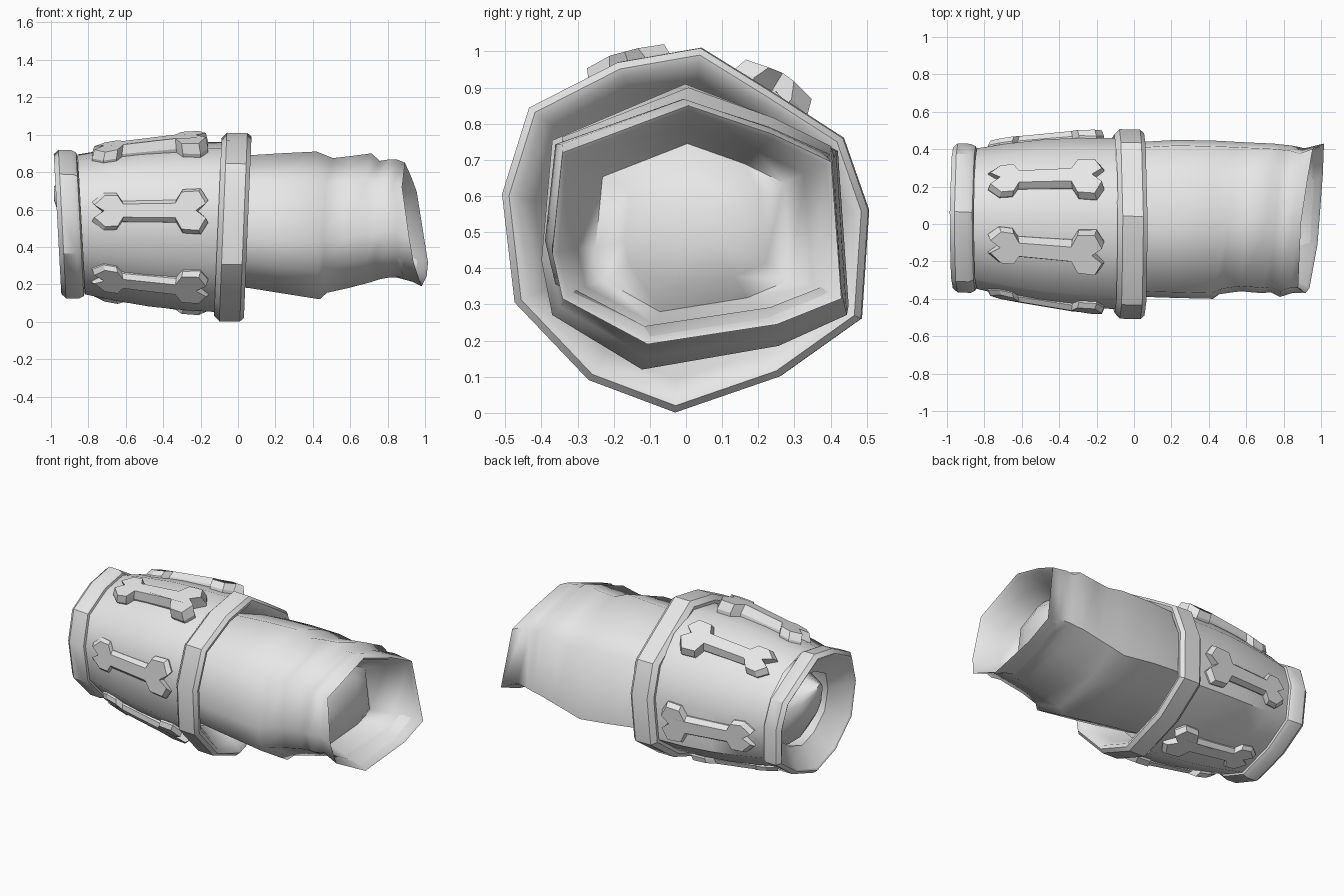
import bpy, bmesh, math
from mathutils import Vector

if "Cube" in bpy.data.objects:
    bpy.data.objects.remove(bpy.data.objects["Cube"])

grey = bpy.data.materials.new("plain_grey")
grey.diffuse_color = (0.8, 0.8, 0.8, 1)
grey.use_nodes = True
grey.node_tree.nodes["Principled BSDF"].inputs["Base Color"].default_value = grey.diffuse_color


def finish(name, bm, angle):
    bmesh.ops.recalc_face_normals(bm, faces=bm.faces)
    me = bpy.data.meshes.new(name)
    bm.to_mesh(me)
    bm.free()
    me.materials.append(grey)
    ob = bpy.data.objects.new(name, me)
    bpy.context.collection.objects.link(ob)
    bpy.ops.object.select_all(action='DESELECT')
    bpy.context.view_layer.objects.active = ob
    ob.select_set(True)
    bpy.ops.object.shade_smooth_by_angle(angle=math.radians(angle))
    return ob


def loft(name, rings, angle, cap_start=False, cap_end=False):
    """Skin a list of equally long closed rings of points."""
    bm = bmesh.new()
    vs = [[bm.verts.new(p) for p in r] for r in rings]
    n = len(vs[0])
    for a, b in zip(vs, vs[1:]):
        for i in range(n):
            j = (i + 1) % n
            bm.faces.new((a[i], a[j], b[j], b[i]))
    for use, r in ((cap_start, vs[0]), (cap_end, vs[-1])):
        if use:
            bm.faces.new(r)
    return finish(name, bm, angle)


# Cuff cross-section (y, z about its centre); the body bulges a little at the upper back
CUFF = [(-.03, -.505), (.26, -.405), (.485, -.245), (.505, .055), (.435, .255), (.24, .381),
        (.04, .505), (-.19, .465), (-.435, .34), (-.51, .10), (-.475, -.20), (-.27, -.415)]
BODY = [(.27, .425) if p == (.24, .381) else p for p in CUFF]


def centre(x):
    t = min(1, max(0, -x))
    return Vector((0, .037 * t, .505 + .018 * t))


def cuff_ring(x, s, shape=CUFF):
    c = centre(x)
    tilt = .02 if x > -.2 else -.02
    return [(x + tilt * z / .5, c.y + y * s, c.z + z * s) for y, z in shape]


# Cuff parts: inner funnel, small rim, swelling body, large rim, inner lip
loft("cuff_funnel", [cuff_ring(x, s) for x, s in ((-.70, .52), (-.86, .47), (-.93, .66), (-.96, .72))], 44)
loft("small_rim", [cuff_ring(x, s) for x, s in (
    (-.96, .72), (-.965, .74), (-.94, .785), (-.87, .785), (-.845, .76), (-.838, .71))], 36)
BODY_PROFILE = [(-.838, .74), (-.68, .80), (-.5, .855), (-.3, .89), (-.105, .90)]
loft("cuff_body", [cuff_ring(x, s, BODY) for x, s in BODY_PROFILE], 50)
loft("large_rim", [cuff_ring(x, s) for x, s in (
    (-.105, .89), (-.108, .94), (-.08, .998), (.03, .998), (.052, .96))], 36)
loft("large_rim_lip", [cuff_ring(x, s) for x, s in (
    (.052, .96), (.045, .91), (-.02, .82), (-.12, .70))], 80)

# Rounded plug inside the small end
loft("inner_plug", [[(x, .05 + y * s, h + z * s * 1.2) for y, z in CUFF] for x, s, h in (
    (-.70, .48, .52), (-.84, .34, .55), (-.93, .2, .61), (-.985, .06, .69))], 60, True, True)

# Sleeve cross-section, normalised to its own extents
SLEEVE = [(-.37, .75), (0, .905), (.25, .81), (.42, .72), (.45, .27), (.26, .185),
          (-.12, .12), (-.37, .27), (-.40, .42)]
NORM = [((y - .025) / .425, (z - .5125) / .3925) for y, z in SLEEVE]


def sleeve_ring(x, y0, y1, z0, z1, ty, tz):
    return [(x + ty * a + tz * b, (y0 + y1) / 2 + (y1 - y0) / 2 * a,
             (z0 + z1) / 2 + (z1 - z0) / 2 * b) for a, b in NORM]


# Sleeve with folds and a slanted mouth
mouth = (.945, -.37, .43, .19, .85, .04, -.05)
loft("sleeve", [sleeve_ring(*r) for r in (
    (-.14, -.36, .42, .20, .87, 0, 0),
    (.06, -.39, .44, .18, .89, 0, 0),
    (.22, -.395, .45, .155, .90, .01, 0),
    (.43, -.40, .445, .12, .91, .01, -.01),
    (.50, -.375, .44, .155, .875, .04, .01),
    (.60, -.36, .435, .18, .885, .03, 0),
    (.715, -.37, .43, .21, .90, .03, 0),
    (.76, -.365, .425, .225, .86, .03, 0),
    (.81, -.39, .42, .235, .868, .03, 0),
    (.87, -.37, .405, .24, .868, .03, -.02),
    mouth)], 66)

# Lining that closes the mouth with a shallow dome
loft("sleeve_lining", [sleeve_ring(*r) for r in (
    mouth,
    (.93, -.355, .415, .205, .835, .04, -.05),
    (.80, -.30, .35, .245, .79, .04, -.03),
    (.70, -.25, .29, .28, .745, .03, -.02),
    (.755, -.17, .22, .35, .68, .02, -.01),
    (.785, -.07, .12, .44, .60, .01, 0))], 100, cap_end=True)

# Bone outline: half of the lengthwise outline, mirrored across its axis
HALF = [(-.725, 0), (-.78, .06), (-.72, .115), (-.65, .11), (-.62, .06),
        (-.33, .06), (-.295, .12), (-.2, .125), (-.16, .06), (-.215, 0)]
OUTLINE = HALF + [(x, -w) for x, w in HALF[-2:0:-1]]


def body_radius(x, dy, dz):
    """Distance from the centre line to the cuff body in direction (dy, dz)."""
    s = BODY_PROFILE[-1][1]
    for (xa, sa), (xb, sb) in zip(BODY_PROFILE, BODY_PROFILE[1:]):
        if xa <= x <= xb:
            s = sa + (sb - sa) * (x - xa) / (xb - xa)
    for (ay, az), (by, bz) in zip(BODY, BODY[1:] + BODY[:1]):
        ey, ez = by - ay, bz - az
        den = dy * ez - dz * ey
        if abs(den) > 1e-9:
            r = (ay * ez - az * ey) / den
            u = (ay * dz - az * dy) / den
            if r > 0 and -1e-6 <= u <= 1 + 1e-6:
                return r * s
    return .45


def bone(name, deg, height):
    """Raised bone plate hugging the cuff; deg runs from the front (-y) upward."""
    rings = []
    for inset, h in ((0, -.05), (0, .3), (.024, 1)):
        ring = []
        for x, w in OUTLINE:
            xi = -.47 + (x + .47) * (1 - inset * 1.6)
            wi = w - math.copysign(min(abs(w), inset), w)
            a = math.radians(deg) + math.atan2(wi, .46)
            dy, dz = -math.cos(a), math.sin(a)
            lift = h if h < 0 else h * height * (.9 + .45 * (xi + .47))
            r = body_radius(xi, dy, dz) + lift
            ring.append(centre(xi) + Vector((xi, dy * r, dz * r)))
        rings.append(ring)
    loft(name, rings, 24, True, True)


# Six bones round the cuff
for i, (deg, height) in enumerate(((-47, .04), (10, .035), (70, .075), (121, .055),
                                   (188, .045), (254, .04))):
    bone(f"bone_plate_{i + 1}", deg, height)
